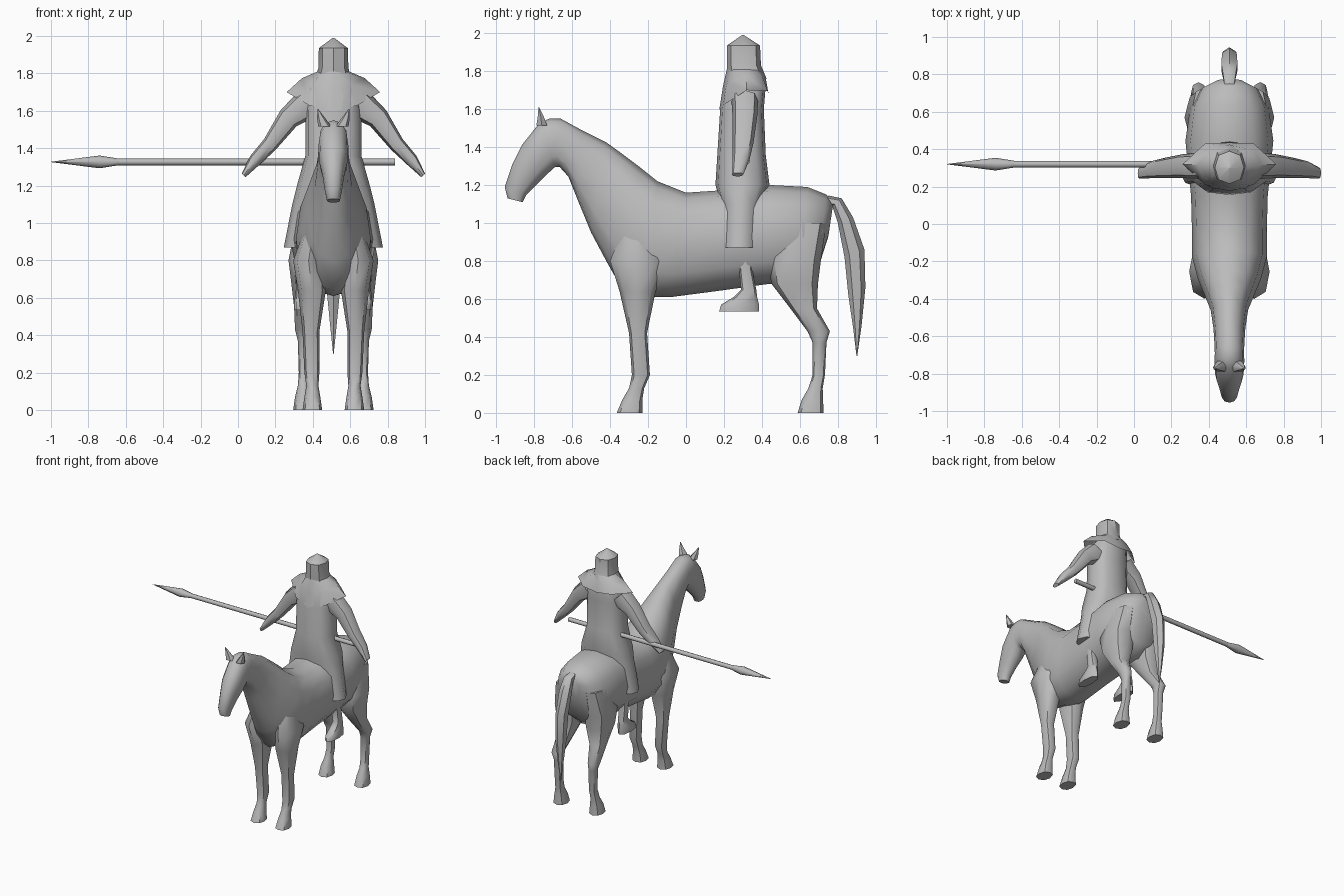
import bpy, bmesh, math
from mathutils import Vector as V

CX = 0.51  # centre line of horse and rider
grey = bpy.data.materials.new("plain_grey")
grey.diffuse_color = (0.5, 0.5, 0.5, 1)


def finish(name, bm, angle=50):
    bmesh.ops.recalc_face_normals(bm, faces=bm.faces)
    me = bpy.data.meshes.new(name)
    bm.to_mesh(me)
    bm.free()
    me.materials.append(grey)
    ob = bpy.data.objects.new(name, me)
    bpy.context.collection.objects.link(ob)
    bpy.ops.object.select_all(action='DESELECT')
    ob.select_set(True)
    bpy.context.view_layer.objects.active = ob
    bpy.ops.object.shade_smooth_by_angle(angle=math.radians(angle))
    return ob


def loft(name, sections, n=10, p=0.85, caps=(True, True), angle=50):
    """Skin rings given as (centre, half axis u, half axis v); p < 1 squares the ring."""
    bm = bmesh.new()
    rings = []
    for c, u, v in sections:
        ring = []
        for i in range(n):
            a = 2 * math.pi * i / n
            ca, sa = math.cos(a), math.sin(a)
            ring.append(bm.verts.new(V(c) + V(u) * math.copysign(abs(ca) ** p, ca)
                                     + V(v) * math.copysign(abs(sa) ** p, sa)))
        rings.append(ring)
    for r, s in zip(rings, rings[1:]):
        for i in range(n):
            j = (i + 1) % n
            bm.faces.new((r[i], r[j], s[j], s[i]))
    if caps[0]:
        bm.faces.new(rings[0])
    if caps[1]:
        bm.faces.new(rings[-1])
    return finish(name, bm, angle)


def spine(rows):
    """Rows of (top y, top z, bottom y, bottom z, half width)."""
    return [((CX, (a + c) / 2, (b + d) / 2), (0, (a - c) / 2, (b - d) / 2), (w, 0, 0))
            for a, b, c, d, w in rows]


def stack(rows, side=1):
    """Level rings of (z, y min, y max, x min, x max), x measured from the centre line."""
    return [((CX + side * (x0 + x1) / 2, (y0 + y1) / 2, z),
             (0, (y1 - y0) / 2, 0), (side * (x1 - x0) / 2, 0, 0))
            for z, y0, y1, x0, x1 in rows]


# Horse trunk, neck and head
loft("horse_body", spine([
    (.775, 1.10, .75, .93, .07), (.74, 1.15, .69, .74, .16), (.64, 1.19, .60, .66, .21),
    (.45, 1.20, .44, .68, .235), (.15, 1.17, .15, .64, .205), (0, 1.16, -.08, .61, .20),
    (-.15, 1.22, -.2, .61, .20), (-.25, 1.30, -.33, .64, .17), (-.33, 1.36, -.42, .80, .135),
    (-.42, 1.425, -.5, .95, .10), (-.55, 1.49, -.57, 1.12, .085), (-.66, 1.55, -.62, 1.245, .08),
    (-.72, 1.55, -.665, 1.295, .078), (-.77, 1.53, -.69, 1.295, .08),
    (-.865, 1.41, -.74, 1.25, .076), (-.915, 1.31, -.79, 1.20, .058),
    (-.955, 1.19, -.84, 1.15, .045), (-.94, 1.13, -.86, 1.11, .035)]), 12)

# Paired parts
for side, label in ((-1, "left"), (1, "right")):
    loft(label + "_front_leg", stack([
        (.98, -.33, -.17, .06, .15), (.80, -.40, -.11, .05, .215), (.64, -.35, -.16, .04, .19),
        (.42, -.30, -.205, .075, .165), (.20, -.285, -.19, .075, .155),
        (.13, -.30, -.22, .08, .145), (.07, -.335, -.23, .07, .155),
        (0, -.365, -.23, .06, .165)], side), 8)
    loft(label + "_hind_leg", stack([
        (1.0, .48, .74, .04, .20), (.80, .43, .71, .03, .24), (.68, .45, .695, .04, .225),
        (.55, .55, .69, .085, .21), (.43, .64, .758, .125, .205), (.37, .667, .74, .125, .19),
        (.20, .667, .732, .125, .185), (.13, .645, .72, .13, .19), (.07, .61, .722, .12, .205),
        (0, .588, .725, .11, .215)], side), 8)
    # Rider's lower leg and shoe
    loft(label + "_foot", stack([
        (.86, .27, .35, .12, .20), (.75, .28, .35, .13, .20), (.65, .29, .37, .135, .20),
        (.61, .25, .375, .13, .205), (.57, .185, .385, .13, .21),
        (.535, .175, .385, .13, .21)], side), 8)
    # Sleeve tapering down to the cuff
    loft(label + "_arm", [
        ((CX + side * x, y, z), (0, h, 0), (side * t * .72, 0, t * .7))
        for x, y, z, h, t in ((.13, .31, 1.64, .07, .085), (.24, .31, 1.56, .065, .06),
                              (.34, .30, 1.42, .055, .042), (.42, .29, 1.335, .045, .034),
                              (.48, .272, 1.255, .03, .014))], 8)
    # Pointed ear
    loft(label + "_ear", [
        ((CX + side * .045, -.76, 1.515), (side * .036, 0, 0), (0, .032, 0)),
        ((CX + side * .065, -.765, 1.56), (side * .022, 0, 0), (0, .018, 0)),
        ((CX + side * .083, -.775, 1.61), (side * .002, 0, 0), (0, .002, 0))], 6)

# Tail
loft("tail", spine([
    (.75, 1.145, .74, 1.09, .03), (.82, 1.13, .77, 1.09, .04), (.88, 1.03, .80, 1.0, .05),
    (.94, .86, .835, .82, .045), (.945, .66, .855, .62, .04), (.925, .46, .88, .45, .02),
    (.902, .30, .898, .30, .002)]), 6, 1)

# Long robe spread over the saddle
loft("robe", stack([
    (.87, .18, .385, -.265, .265), (1.10, .185, .40, -.22, .22), (1.20, .155, .44, -.195, .195),
    (1.36, .165, .42, -.15, .15), (1.60, .18, .41, -.15, .15), (1.72, .20, .42, -.14, .14),
    (1.80, .23, .40, -.08, .08)]), 12, .75)

# Shoulder cape: pointed hem below a round neck
hem = [(0, .175, 1.595), (.13, .21, 1.63), (.25, .32, 1.70), (.13, .43, 1.695), (0, .435, 1.68),
       (-.13, .43, 1.695), (-.25, .32, 1.70), (-.13, .21, 1.63)]
bm = bmesh.new()
rings = []
for t, lift in ((1, 0), (.5, .02), (0, 0)):
    ring = []
    for i, (x, y, z) in enumerate(hem):
        a = i * math.pi / 4
        neck = V((.085 * math.sin(a), .31 - .095 * math.cos(a), 1.81))
        ring.append(bm.verts.new(V((CX, 0, lift)) + neck.lerp(V((x, y, z)), t)))
    rings.append(ring)
for r, s in zip(rings, rings[1:]):
    for i in range(8):
        bm.faces.new((r[i], r[i - 1], s[i - 1], s[i]))
finish("cape", bm)

# Hood with a peaked crown
loft("hood", stack([
    (1.76, .22, .425, -.10, .10), (1.83, .215, .395, -.08, .08), (1.935, .215, .39, -.078, .078),
    (1.99, .295, .305, -.004, .004)]), 8, .85, angle=40)

# Spear shaft and its long point
def rod(name, rows, n):
    loft(name, [((x, .32, 1.327), (0, r, 0), (0, 0, r)) for x, r in rows], n, 1)


rod("spear_shaft", [(.84, .018), (-.66, .018)], 8)
rod("spear_head", [(-.64, .018), (-.74, .034), (-1.0, .001)], 8)
